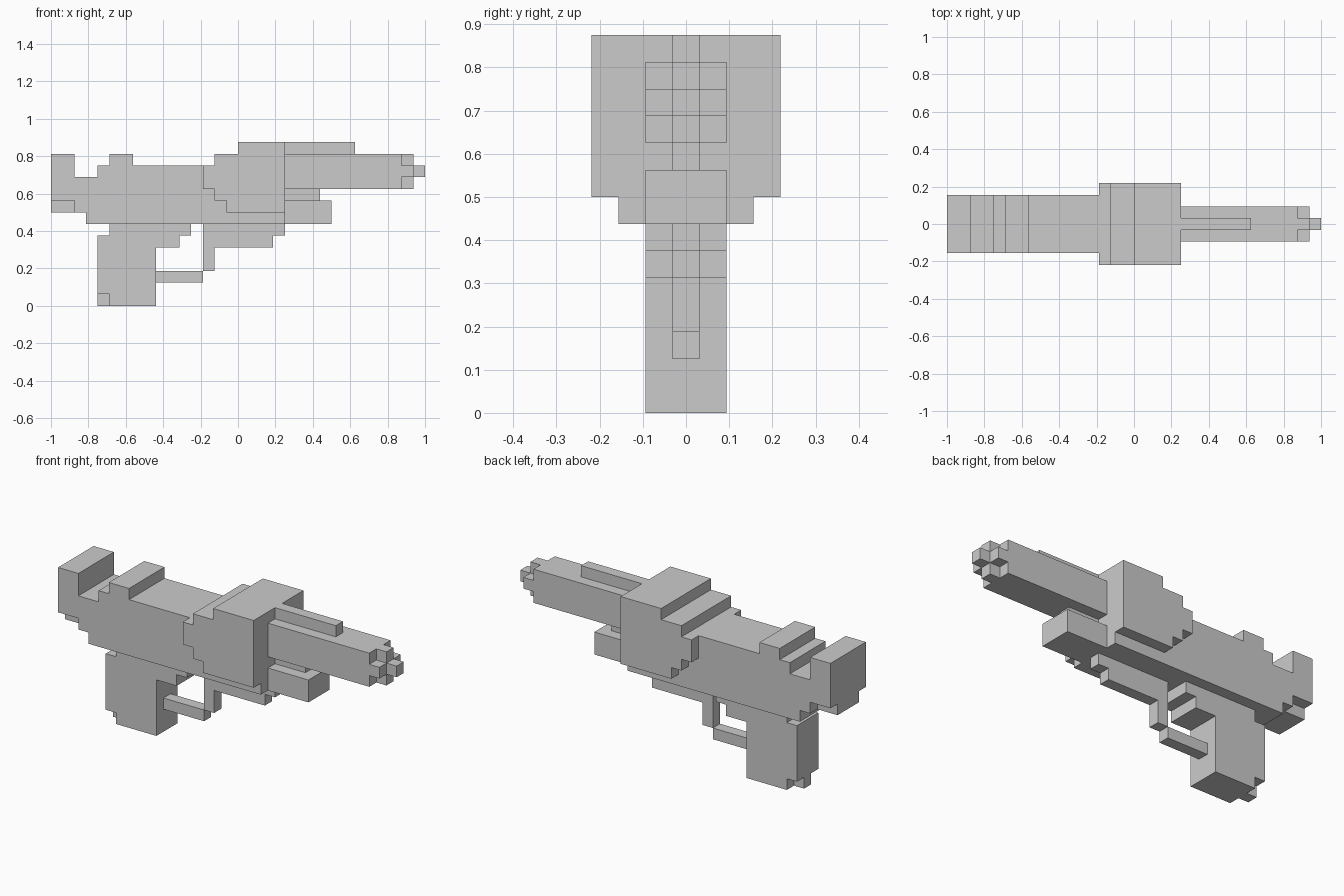
import bpy, bmesh

if "Cube" in bpy.data.objects:
    bpy.data.objects.remove(bpy.data.objects["Cube"])

U = 1 / 16  # one voxel; the model is 32 voxels long


def slab(name, width, outline):
    """Extrude a side outline (x, z in voxels, x from the tail) symmetrically in y."""
    bm = bmesh.new()
    h = width * U / 2
    face = bm.faces.new([bm.verts.new((x * U - 1, -h, z * U)) for x, z in outline])
    out = bmesh.ops.extrude_face_region(bm, geom=[face])
    verts = [g for g in out["geom"] if isinstance(g, bmesh.types.BMVert)]
    bmesh.ops.translate(bm, verts=verts, vec=(0, 2 * h, 0))
    bmesh.ops.recalc_face_normals(bm, faces=bm.faces)
    mesh = bpy.data.meshes.new(name)
    bm.to_mesh(mesh)
    bm.free()
    obj = bpy.data.objects.new(name, mesh)
    bpy.context.collection.objects.link(obj)
    return obj


def box(name, width, x0, x1, z0, z1):
    return slab(name, width, [(x0, z0), (x1, z0), (x1, z1), (x0, z1)])


# Receiver with raised tail and rear sight
slab("receiver", 5, [(0, 9), (2, 9), (2, 8), (3, 8), (3, 7), (20, 7), (20, 8), (19, 8),
                     (19, 11), (13, 11), (13, 12), (7, 12), (7, 13), (5, 13), (5, 12),
                     (4, 12), (4, 11), (2, 11), (2, 13), (0, 13)])
box("tail_underside", 3, 0, 2, 8, 9)

# Wide stepped housing
slab("housing", 7, [(13, 10), (14, 10), (14, 9), (15, 9), (15, 8), (20, 8),
                    (20, 14), (16, 14), (16, 13), (14, 13), (14, 12), (13, 12)])

# Barrel, top rib and cross-shaped muzzle
box("barrel", 3, 20, 30, 10, 13)
box("barrel_rib", 1, 20, 26, 13, 14)
box("muzzle_vertical", 1, 30, 31, 10, 13)
box("muzzle_horizontal", 3, 30, 31, 11, 12)
box("muzzle_tip", 1, 31, 32, 11, 12)

# Under-barrel tube and its spacer
box("lower_tube", 3, 20, 24, 7, 9)
box("tube_spacer", 1, 20, 23, 9, 10)

# Grip with stepped front and notched heel
slab("grip", 3, [(4, 1), (5, 1), (5, 0), (9, 0), (9, 5), (11, 5), (11, 6), (12, 6),
                 (12, 7), (5, 7), (5, 6), (4, 6)])
box("grip_heel", 1, 4, 5, 0, 1)

# Trigger guard and the rail under the receiver
box("guard_bar", 1, 9, 13, 2, 3)
slab("guard_rail", 1, [(13, 3), (14, 3), (14, 5), (19, 5), (19, 6), (20, 6), (20, 7), (13, 7)])
